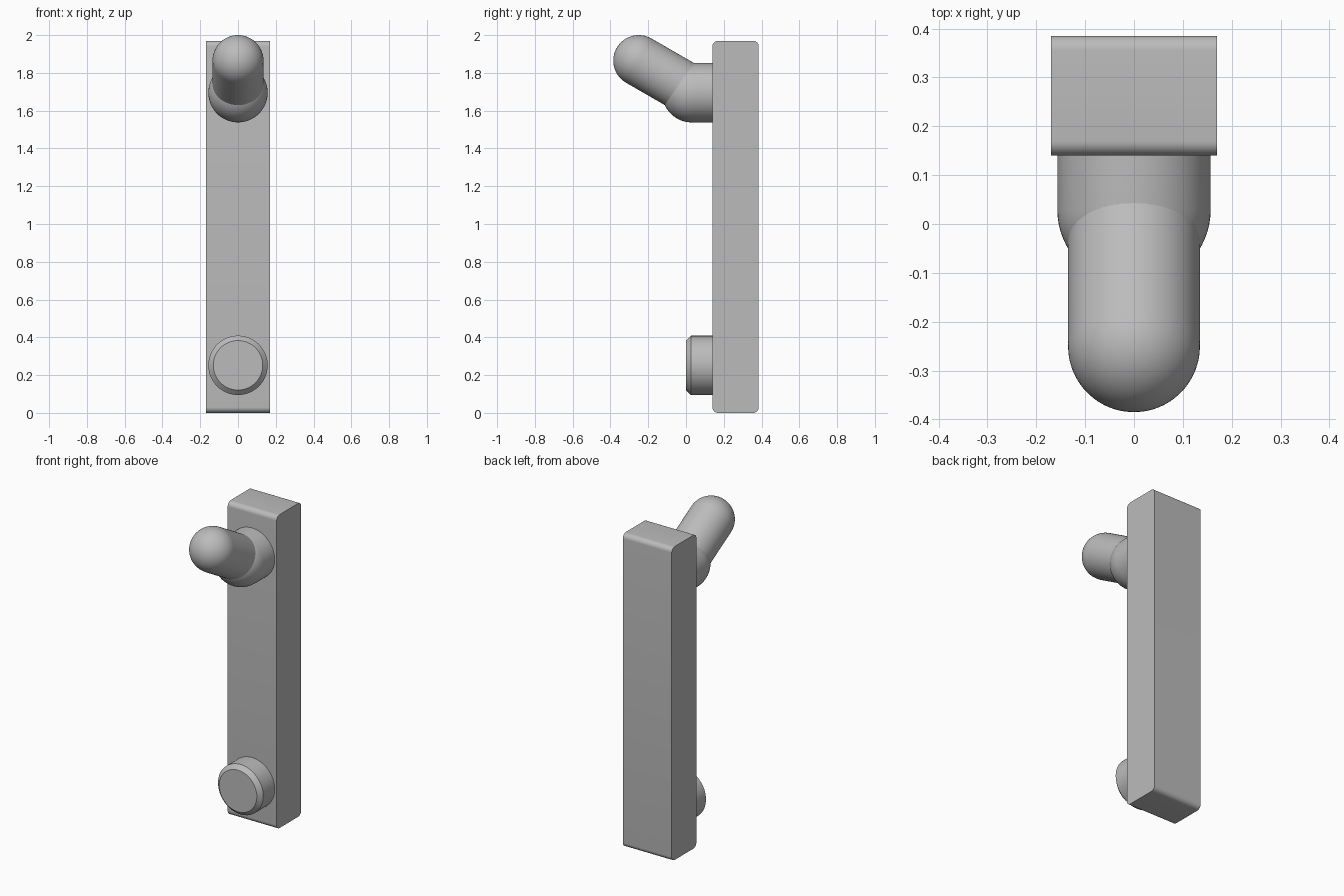
import bpy
import bmesh
from math import radians, cos, sin, pi
from mathutils import Matrix, Vector

cube = bpy.data.objects.get("Cube")
if cube:
    bpy.data.objects.remove(cube, do_unlink=True)

GREY = (0.5, 0.5, 0.5, 1)
metal = bpy.data.materials.new("plain grey")
metal.use_nodes = True
metal.diffuse_color = GREY
metal.node_tree.nodes["Principled BSDF"].inputs["Base Color"].default_value = GREY


def finish(name, bm):
    bmesh.ops.recalc_face_normals(bm, faces=bm.faces)
    mesh = bpy.data.meshes.new(name)
    bm.to_mesh(mesh)
    bm.free()
    mesh.materials.append(metal)
    obj = bpy.data.objects.new(name, mesh)
    bpy.context.collection.objects.link(obj)
    bpy.ops.object.select_all(action="DESELECT")
    obj.select_set(True)
    bpy.context.view_layer.objects.active = obj
    bpy.ops.object.shade_smooth_by_angle(angle=radians(30))
    return obj


def lathe(name, profile, base, axis, steps=64):
    """Spin (radius, distance) points around an axis starting at base."""
    bm = bmesh.new()
    verts = [bm.verts.new((r, 0, d)) for r, d in profile]
    edges = [bm.edges.new(pair) for pair in zip(verts, verts[1:])]
    bmesh.ops.spin(bm, geom=verts + edges, cent=(0, 0, 0), axis=(0, 0, 1),
                   angle=2 * pi, steps=steps)
    bmesh.ops.remove_doubles(bm, verts=bm.verts, dist=1e-5)
    turn = Vector((0, 0, 1)).rotation_difference(Vector(axis)).to_matrix().to_4x4()
    bm.transform(Matrix.Translation(base) @ turn)
    return finish(name, bm)


def domed(radius, length, rings=16):
    """Profile of a rod with a hemispherical tip."""
    arc = [(radius * cos(a), length + radius * sin(a))
           for a in (i * pi / 2 / rings for i in range(rings))]
    return [(0, 0), (radius, 0)] + arc + [(0, length + radius)]


# Back plate, rounded only along its cross-wise edges
bm = bmesh.new()
bmesh.ops.create_cube(bm, size=1)
bm.transform(Matrix.Translation((0, 0.2625, 0.985)) @ Matrix.Diagonal((0.34, 0.245, 1.97, 1)))
cross_edges = [e for e in bm.edges if abs(e.verts[0].co.x - e.verts[1].co.x) > 0.1]
bmesh.ops.bevel(bm, geom=cross_edges, offset=0.03, segments=8, profile=0.5, affect="EDGES")
finish("back_plate", bm)

# Lower stop with a chamfered face
lathe("lower_stop", [(0, 0), (0.157, 0), (0.157, 0.124), (0.131, 0.15), (0, 0.15)],
      (0, 0.15, 0.252), (0, -1, 0))

# Upper socket with a ball end, and the angled peg growing out of it
lathe("upper_socket", domed(0.157, 0.12), (0, 0.15, 1.695), (0, -1, 0))
slope = Vector((0, -cos(radians(30)), sin(radians(30))))
tip = Vector((0, -0.25, 1.865))
reach = 0.325
lathe("angled_peg", domed(0.135, reach), tip - slope * reach, slope)
